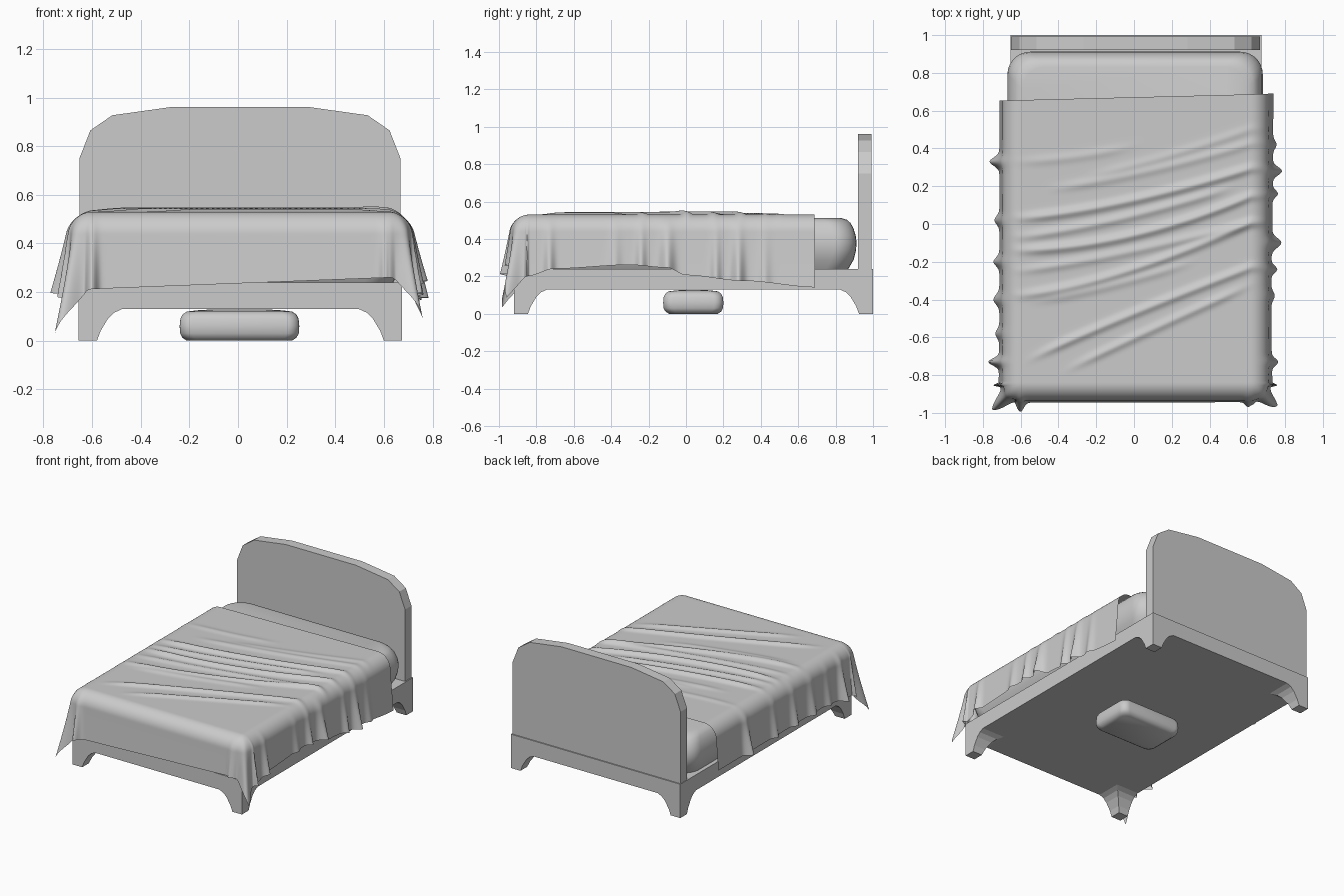
import bpy, bmesh, math

if "Cube" in bpy.data.objects:
    bpy.data.objects.remove(bpy.data.objects["Cube"])

grey = bpy.data.materials.new("plain_grey")
grey.diffuse_color = (0.6, 0.6, 0.6, 1)
grey.use_nodes = True
grey.node_tree.nodes["Principled BSDF"].inputs["Base Color"].default_value = grey.diffuse_color


def make(name, verts, faces, smooth=None):
    me = bpy.data.meshes.new(name)
    me.from_pydata(verts, [], faces)
    bm = bmesh.new()
    bm.from_mesh(me)
    bmesh.ops.recalc_face_normals(bm, faces=bm.faces)
    bm.to_mesh(me)
    bm.free()
    me.materials.append(grey)
    if smooth:
        me.shade_smooth()
        me.set_sharp_from_angle(angle=math.radians(smooth))
    ob = bpy.data.objects.new(name, me)
    bpy.context.collection.objects.link(ob)
    return ob


def ring(x0, x1, y0, y1, z, r=0, seg=7):
    """Rectangle outline, with rounded corners if r > 0."""
    pts = []
    for k, (cx, cy) in enumerate([(x1 - r, y1 - r), (x0 + r, y1 - r),
                                  (x0 + r, y0 + r), (x1 - r, y0 + r)]):
        for i in range(seg + 1 if r else 1):
            a = math.pi / 2 * (k + (i / seg if r else 0))
            pts.append((cx + r * math.cos(a), cy + r * math.sin(a), z))
    return pts


def loft(name, rings, smooth=None):
    n = len(rings[0])
    verts = [p for rg in rings for p in rg]
    faces = [(k * n + i, k * n + (i + 1) % n, (k + 1) * n + (i + 1) % n, (k + 1) * n + i)
             for k in range(len(rings) - 1) for i in range(n)]
    faces += [tuple(range(n)), tuple(range(len(verts) - n, len(verts)))]
    return make(name, verts, faces, smooth)


def soft_box(name, x0, x1, y0, y1, r, layers):
    """Cushion shape from (height, inset) layers."""
    loft(name, [ring(x0 + d, x1 - d, y0 + d, y1 - d, z, r) for z, d in layers], 50)


# Bed frame slab
X0, X1, Y0, Y1 = -0.655, 0.675, -0.92, 1.0
loft("bed_frame", [ring(X0, X1, Y0, Y1, 0.13), ring(X0, X1, Y0, Y1, 0.24)])

# Four legs flaring inwards towards the frame
for name, sx, sy in [("front_left_leg", 0, 0), ("front_right_leg", 1, 0),
                     ("back_left_leg", 0, 1), ("back_right_leg", 1, 1)]:
    rings = []
    for z, s in [(0, 0.075), (0.04, 0.09), (0.09, 0.12), (0.115, 0.145), (0.131, 0.18)]:
        ax, ay = (X1 - s if sx else X0), (Y1 - s if sy else Y0)
        rings.append(ring(ax, ax + s, ay, ay + s, z))
    loft(name, rings)

# Headboard with a faceted arched top
half = [(0.66, 0.24), (0.66, 0.75), (0.615, 0.865), (0.525, 0.927), (0.275, 0.962)]
outline = [(0.008 + x, z) for x, z in half] + [(0.008 - x, z) for x, z in reversed(half)]
loft("headboard", [[(x, y, z) for x, z in outline] for y in (0.92, 0.992)])

# Mattress and the cushion stored under the bed
soft_box("mattress", -0.67, 0.682, -0.9, 0.912, 0.12,
         [(0.238, 0.045), (0.29, 0.015), (0.34, 0.003), (0.38, 0), (0.42, 0.005),
          (0.455, 0.016), (0.485, 0.032), (0.502, 0.05), (0.511, 0.08)])
soft_box("under_bed_cushion", -0.24, 0.252, -0.122, 0.2, 0.05,
         [(0, 0.03), (0.012, 0.012), (0.03, 0.002), (0.06, 0), (0.09, 0.003),
          (0.108, 0.012), (0.12, 0.03), (0.125, 0.07), (0.128, 0.12)])

# Blanket: a slightly turned sheet draped over a rounded core rectangle
CX0, CX1, CY, TOP, R = -0.6, 0.618, -0.84, 0.53, 0.09
BEND = math.pi / 2 * R
RIGHT_HANG = [(-0.85, 0.38), (-0.7, 0.34), (-0.3, 0.32), (-0.1, 0.335), (0, 0.375),
              (0.3, 0.405), (0.7, 0.44)]
# folds along each side: position, width, depth
LEFT = [(0.33, 0.03, 0.05), (0.02, 0.03, 0.025), (-0.2, 0.03, 0.03), (-0.4, 0.035, 0.03),
        (-0.58, 0.03, 0.02), (-0.73, 0.025, 0.05)]
RIGHT = [(0.42, 0.03, 0.015), (0.28, 0.03, 0.04), (0.16, 0.025, 0.025), (-0.1, 0.035, 0.055),
         (-0.24, 0.025, 0.035), (-0.38, 0.03, 0.02), (-0.73, 0.025, 0.035)]
FRONT = [(-0.6, 0.022, 0.045), (0.605, 0.02, 0.03)]
# creases on top: y at left, y at right, height, bend, start, end
CREASES = [(0.33, 0.62, 0.006, 1.8, -0.7, 0.0), (0.2, 0.52, 0.006, 1.5, -0.3, 0.7),
           (0.17, 0.44, 0.008, 1.5, -0.5, 0.7), (0.03, 0.31, 0.017, 1.5, -0.7, 0.7),
           (-0.07, 0.24, 0.012, 1.4, -0.7, 0.5), (-0.14, 0.17, 0.018, 1.9, -0.7, 0.7),
           (-0.25, 0.02, 0.010, 1.3, -0.7, 0.7), (-0.38, 0.03, 0.015, 1.5, -0.7, 0.7),
           (-0.42, -0.08, 0.008, 1.4, -0.6, 0.3), (-0.77, -0.21, 0.015, 0.9, -0.6, 0.7),
           (-0.92, -0.3, 0.012, 0.95, -0.4, 0.6)]


def gauss(x, w):
    return math.exp(-(x / w) ** 2)


def smooth(x):
    x = min(max(x, 0), 1)
    return x * x * (3 - 2 * x)


def interp(table, x):
    if x <= table[0][0]:
        return table[0][1]
    for (a, p), (b, q) in zip(table, table[1:]):
        if x <= b:
            return p + (q - p) * smooth((x - a) / (b - a))
    return table[-1][1]


def folds(table, x):
    return sum(d * gauss(x - p, w) for p, w, d in table)


def drape(x, y):
    px, py = min(max(x, CX0), CX1), max(y, CY)
    dx, dy = x - px, y - py
    d = math.hypot(dx, dy)
    z = TOP
    # diagonal creases fade out down the sides
    t = (px + 0.65) / 1.32
    for a, b, h, power, s, e in CREASES:
        fade = smooth((x - s) / 0.25) * smooth((e - x) / 0.25 + 0.3)
        z += h * fade * gauss(py - a - (b - a) * t ** power, 0.024) * max(0, 1 - d / 0.2)
    if d < 1e-6:
        return (px, py, z)
    if d < BEND:
        off, drop = R * math.sin(d / R), R * (1 - math.cos(d / R))
    else:
        off, drop = R, R + d - BEND
    # hanging folds deepen towards the hem; one large fold at each corner
    phi = math.atan2(-dy, abs(dx)) / (math.pi / 2)
    side = folds(RIGHT if dx > 0 else LEFT, py) * smooth(1 - phi * 5)
    corner = 0.05 * gauss(phi - 0.5, 0.17) + 0.03 * gauss(phi - 0.06, 0.05)
    bump = side + corner + folds(FRONT, px) * smooth(phi * 5 - 4)
    off += (0.015 + bump) * (drop / 0.3) ** 1.2
    return (px + dx / d * off, py + dy / d * off, z - drop)


NX, NY = 230, 220
verts = []
for j in range(NY + 1):
    for i in range(NX + 1):
        s, t = i / NX, j / NY
        xa = CX0 - 0.36 + (CX1 - CX0 + 0.72) * s
        xc = min(max(xa, -0.69), 0.7)
        head = 0.672 + 0.026 * xc
        foot = CY - 0.346 + 0.04 * xc
        y = head + (foot - head) * t
        left = CX0 - 0.36 - 0.04 * smooth((-0.5 - y) / 0.4)
        right = CX1 + interp(RIGHT_HANG, y)
        verts.append(drape(left + (right - left) * s, y))
W = NX + 1
faces = [(j * W + i, (j + 1) * W + i, (j + 1) * W + i + 1, j * W + i + 1)
         for j in range(NY) for i in range(NX)]
make("blanket", verts, faces, 60)
